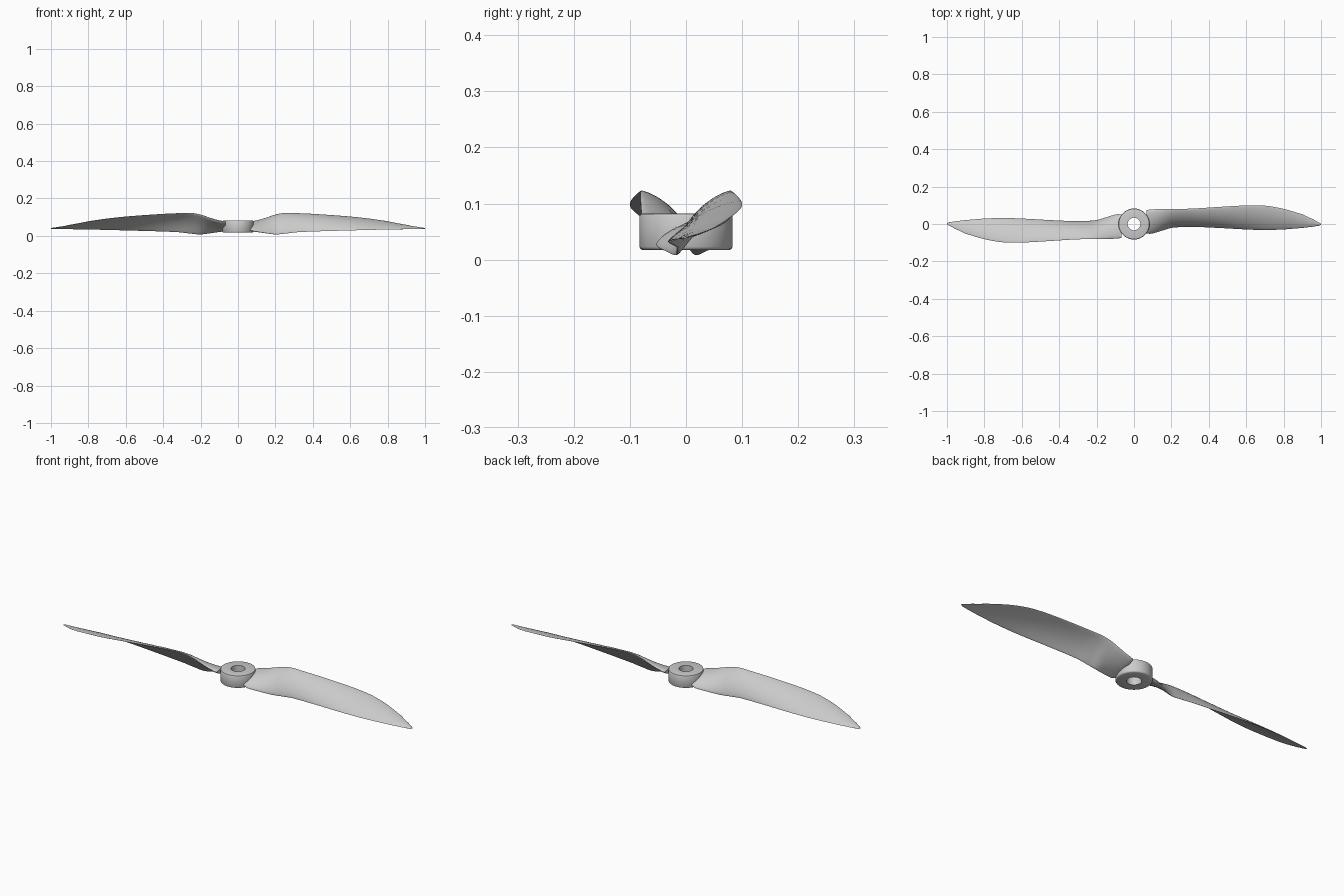
import bpy
import bmesh
import math
from mathutils import Vector

cube = bpy.data.objects.get("Cube")
if cube:
    bpy.data.objects.remove(cube, do_unlink=True)

grey = bpy.data.materials.new("light grey plastic")
grey.use_nodes = True
colour = (0.6, 0.6, 0.6, 1)
grey.diffuse_color = colour
grey.node_tree.nodes["Principled BSDF"].inputs["Base Color"].default_value = colour


def finish(bm, name, angle):
    bmesh.ops.recalc_face_normals(bm, faces=bm.faces)
    mesh = bpy.data.meshes.new(name)
    bm.to_mesh(mesh)
    bm.free()
    mesh.materials.append(grey)
    obj = bpy.data.objects.new(name, mesh)
    bpy.context.collection.objects.link(obj)
    bpy.ops.object.select_all(action="DESELECT")
    obj.select_set(True)
    bpy.context.view_layer.objects.active = obj
    bpy.ops.object.shade_smooth_by_angle(angle=math.radians(angle))
    return obj


def skin(bm, rings, closed):
    """Bridge rings of vertices, either capped or joined end to start."""
    loops = [[bm.verts.new(p) for p in ring] for ring in rings]
    pairs = list(zip(loops, loops[1:]))
    if closed:
        pairs.append((loops[-1], loops[0]))
    else:
        bm.faces.new(loops[0])
        bm.faces.new(loops[-1])
    for a, b in pairs:
        for i in range(len(a)):
            j = (i + 1) % len(a)
            bm.faces.new((a[i], a[j], b[j], b[i]))


# Hub: a bored ring with softened rims, turned from its profile
TURN = 64
profile = [(.034, .017), (.077, .017), (.081, .019), (.083, .023),
           (.083, .077), (.081, .081), (.078, .082), (.034, .082)]
hub = bmesh.new()
skin(hub, [[(r * math.cos(k * math.tau / TURN), r * math.sin(k * math.tau / TURN), z)
            for k in range(TURN)] for r, z in profile], True)
finish(hub, "hub", 40)

# Blade stations: x, low edge y and z, high edge y and z, thickness, camber
stations = [
    (.068, -.050, .030, .075, .073, .026, .004),
    (.09, -.052, .024, .078, .077, .028, .005),
    (.14, -.038, .016, .080, .092, .026, .008),
    (.20, -.020, .008, .081, .113, .022, .011),
    (.25, -.016, .012, .081, .122, .018, .013),
    (.32, -.015, .020, .083, .121, .015, .014),
    (.45, -.021, .025, .091, .114, .013, .013),
    (.60, -.029, .029, .099, .103, .011, .011),
    (.70, -.032, .032, .098, .092, .010, .009),
    (.80, -.029, .034, .081, .077, .009, .007),
    (.90, -.021, .036, .052, .058, .007, .004),
    (.96, -.014, .037, .025, .047, .006, .002),
    (.99, -.009, .038, .008, .042, .005, .001),
    (1.0, -.004, .039, .001, .040, .003, 0),
]


def blend(a, b, c, d, t):
    """Smooth in-between value of b and c."""
    return b + .5 * t * (c - a + t * (2 * a - 5 * b + 4 * c - d + t * (3 * (b - c) + d - a)))


def section(x, ly, lz, hy, hz, thick, camber, count=32):
    low, high = Vector((x, ly, lz)), Vector((x, hy, hz))
    chord = high - low
    normal = Vector((0, -chord.z, chord.y)).normalized()
    points = []
    for k in range(count):
        a = math.tau * k / count
        s = math.sin(a)
        points.append(low + chord * (1 - math.cos(a)) / 2
                      + normal * (camber * s * s + thick / 2 * s))
    return points


# Two matching blades, half a turn apart
STEPS = 5
last = len(stations) - 1
for name, side in (("left_blade", 1), ("right_blade", -1)):
    rows = []
    for i in range(last):
        near = [stations[max(0, min(last, i + o))] for o in (-1, 0, 1, 2)]
        for s in range(STEPS):
            t = s / STEPS
            row = [blend(*v, t) for v in zip(*near)]
            row[0] = near[1][0] + t * (near[2][0] - near[1][0])
            rows.append(row)
    rows.append(stations[-1])
    blade = bmesh.new()
    skin(blade, [[(side * p.x, side * p.y, p.z) for p in section(*r)] for r in rows], False)
    finish(blade, name, 50)
